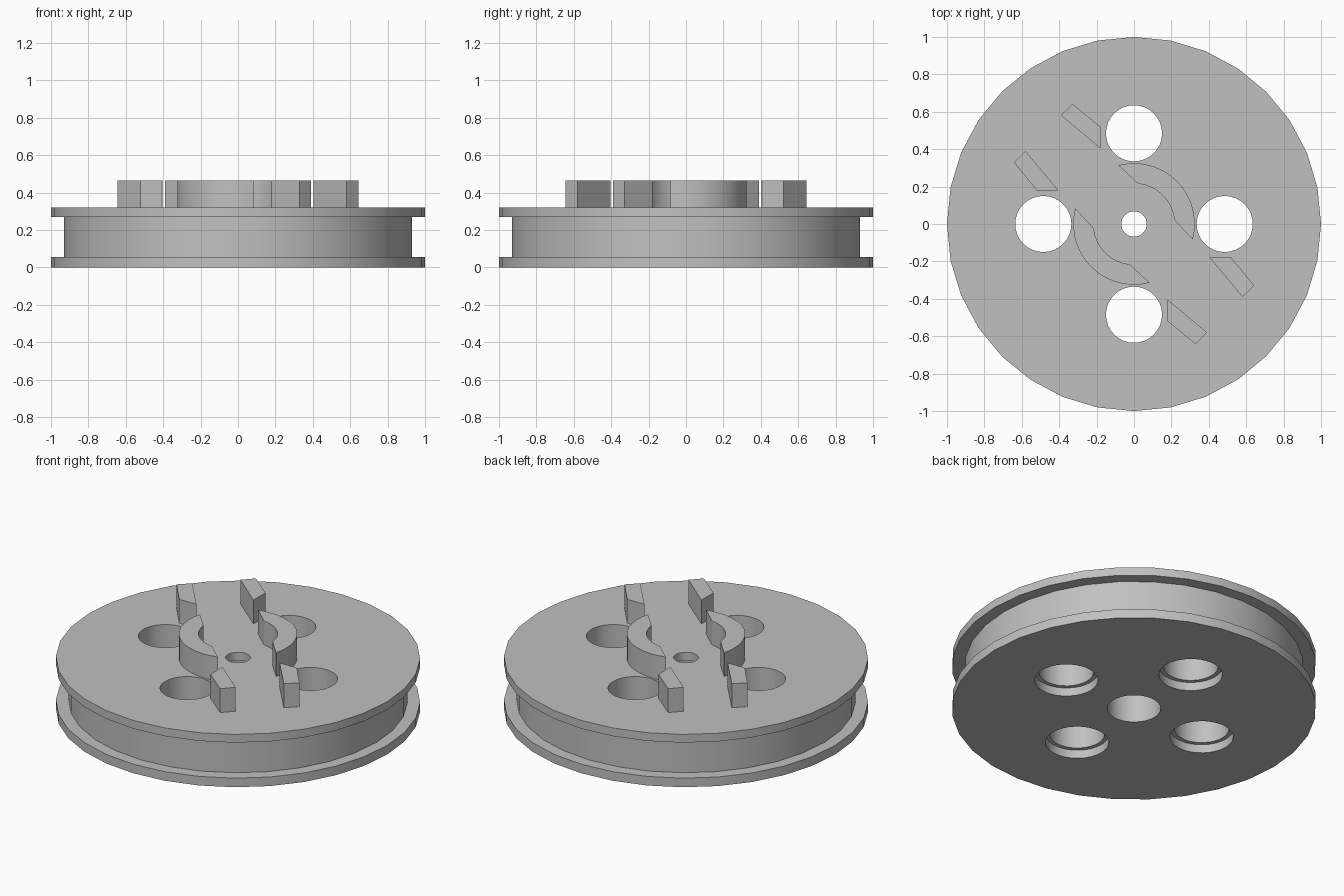
import bpy, bmesh, math
from mathutils import Matrix

cube = bpy.data.objects.get("Cube")
if cube:
    bpy.data.objects.remove(cube, do_unlink=True)

grey = bpy.data.materials.new("plain grey")
grey.use_nodes = True
GREY = (0.53, 0.53, 0.53, 1)
grey.diffuse_color = GREY
grey.node_tree.nodes["Principled BSDF"].inputs["Base Color"].default_value = GREY

SIDES = 32
DISC_TOP, RAISED_TOP = 0.32, 0.465
FLANGE_LOW, FLANGE_HIGH = 0.055, 0.27


def add_object(name, bm):
    bmesh.ops.recalc_face_normals(bm, faces=bm.faces)
    mesh = bpy.data.meshes.new(name)
    bm.to_mesh(mesh)
    bm.free()
    mesh.materials.append(grey)
    obj = bpy.data.objects.new(name, mesh)
    bpy.context.collection.objects.link(obj)
    return obj


def smooth(obj):
    bpy.ops.object.select_all(action='DESELECT')
    obj.select_set(True)
    bpy.context.view_layer.objects.active = obj
    bpy.ops.object.shade_smooth_by_angle(angle=math.radians(25))


def lathe(name, profile, centre=(0, 0)):
    """Closed solid of rings, capped at the first and last ring."""
    bm = bmesh.new()
    rings = []
    for r, z in profile:
        rings.append([bm.verts.new((centre[0] + r * math.cos(math.tau * i / SIDES),
                                    centre[1] + r * math.sin(math.tau * i / SIDES), z))
                      for i in range(SIDES)])
    for a, b in zip(rings, rings[1:]):
        for i in range(SIDES):
            j = (i + 1) % SIDES
            bm.faces.new((a[i], a[j], b[j], b[i]))
    bm.faces.new(rings[0])
    bm.faces.new(rings[-1])
    return add_object(name, bm)


def raised(name, outline):
    """Outline extruded upward from the disc."""
    bm = bmesh.new()
    base = bm.faces.new([bm.verts.new((x, y, DISC_TOP)) for x, y in outline])
    top = bmesh.ops.extrude_face_region(bm, geom=[base], use_keep_orig=True)
    verts = [g for g in top["geom"] if isinstance(g, bmesh.types.BMVert)]
    bmesh.ops.translate(bm, verts=verts, vec=(0, 0, RAISED_TOP - DISC_TOP))
    smooth(add_object(name, bm))


def arc(radius, start, end, steps):
    angles = [math.radians(start + (end - start) * i / steps) for i in range(steps + 1)]
    return [(radius * math.cos(a), radius * math.sin(a)) for a in angles]


# Grooved disc with two flanges
disc = lathe("grooved_disc", [(1, 0), (1, FLANGE_LOW), (0.93, FLANGE_LOW),
                              (0.93, FLANGE_HIGH), (1, FLANGE_HIGH), (1, DISC_TOP)])

# Stepped centre bore and four counterbored holes
cutters = [lathe("bore_cutter", [(0.147, -0.1), (0.147, FLANGE_HIGH),
                                 (0.068, FLANGE_HIGH), (0.068, 0.5)])]
for k in range(4):
    turn = Matrix.Rotation(k * math.pi / 2, 2)
    spot = turn @ Matrix(((0.485, 0), (0, 0))).col[0]
    cutters.append(lathe("hole_cutter", [(0.174, -0.1), (0.174, FLANGE_LOW - 0.004),
                                         (0.15, FLANGE_LOW - 0.004), (0.15, 0.5)], spot))
for cutter in cutters:
    mod = disc.modifiers.new("cut", 'BOOLEAN')
    mod.operation = 'DIFFERENCE'
    mod.solver = 'EXACT'
    mod.object = cutter
    cutter.hide_render = True
bpy.context.view_layer.update()
cut = bpy.data.meshes.new_from_object(
    disc.evaluated_get(bpy.context.evaluated_depsgraph_get()))
disc.modifiers.clear()
disc.data = cut
for cutter in cutters:
    bpy.data.objects.remove(cutter, do_unlink=True)
smooth(disc)

# Curved hub walls and angled fins, repeated by a half turn
hub_wall = arc(0.325, -15, 105, 14) + arc(0.217, 84, 6, 9)
fin = [(-0.39, 0.58), (-0.33, 0.643), (-0.18, 0.52), (-0.18, 0.405)]
for side, s in (("right", 1), ("left", -1)):
    raised("hub_wall_" + side, [(s * x, s * y) for x, y in hub_wall])
    raised("fin_a_" + side, [(s * x, s * y) for x, y in fin])
    raised("fin_b_" + side, [(-s * y, -s * x) for x, y in fin])
